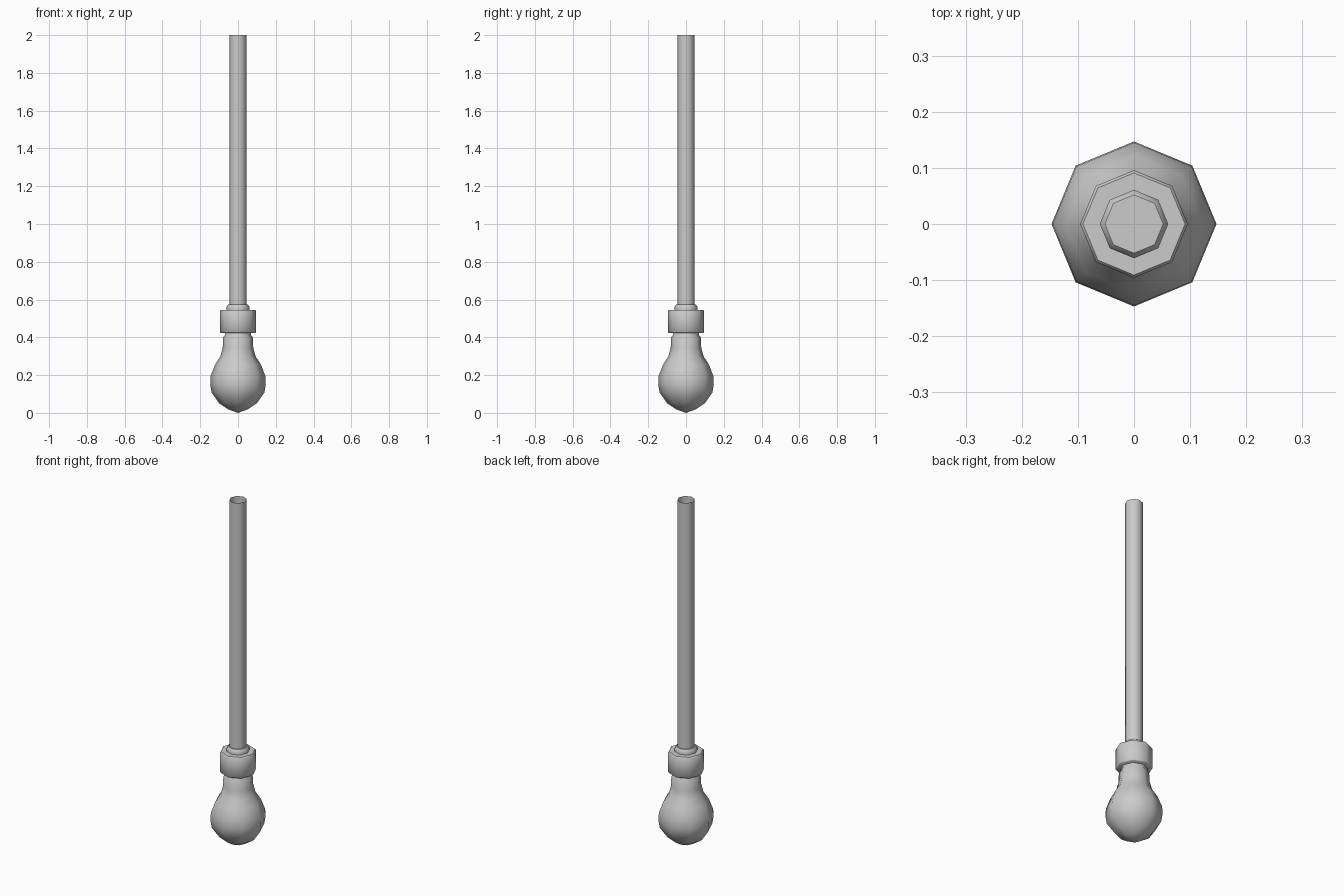
import bpy, bmesh, math
from mathutils import Vector

if "Cube" in bpy.data.objects:
    bpy.data.objects.remove(bpy.data.objects["Cube"])

SIDES = 8


def lathe(name, profile, angle=40):
    """Spin a (radius, z) profile, listed bottom to top, about the z axis."""
    bm = bmesh.new()
    rings = []
    for r, z in profile:
        if r == 0:
            rings.append([bm.verts.new((0, 0, z))] * SIDES)
        else:
            rings.append([bm.verts.new((r * math.cos(math.tau * i / SIDES),
                                        r * math.sin(math.tau * i / SIDES), z))
                          for i in range(SIDES)])
    for low, high in zip(rings, rings[1:]):
        for i in range(SIDES):
            j = (i + 1) % SIDES
            corners = list(dict.fromkeys((low[i], low[j], high[j], high[i])))
            bm.faces.new(corners)
    mesh = bpy.data.meshes.new(name)
    bm.to_mesh(mesh)
    bm.free()
    obj = bpy.data.objects.new(name, mesh)
    bpy.context.collection.objects.link(obj)
    bpy.ops.object.select_all(action='DESELECT')
    obj.select_set(True)
    bpy.context.view_layer.objects.active = obj
    bpy.ops.object.shade_smooth_by_angle(angle=math.radians(angle))
    return obj


# Pear-shaped glass bulb with a narrow neck
lathe("bulb", [(0, 0), (0.05, 0.018), (0.099, 0.05), (0.14, 0.108),
               (0.147, 0.15), (0.145, 0.195), (0.122, 0.255), (0.093, 0.30),
               (0.081, 0.345), (0.078, 0.40), (0.069, 0.412), (0.069, 0.43)], 60)

# Socket with slightly eased rims and a raised collar on top
lathe("socket", [(0, 0.424), (0.092, 0.424), (0.096, 0.428), (0.096, 0.54),
                 (0.091, 0.546), (0.061, 0.546), (0.061, 0.562),
                 (0.052, 0.573), (0, 0.573)], 50)

# Hanging cable, an open tube
lathe("cable", [(0.046, 0.56), (0.046, 2.0)], 60)
